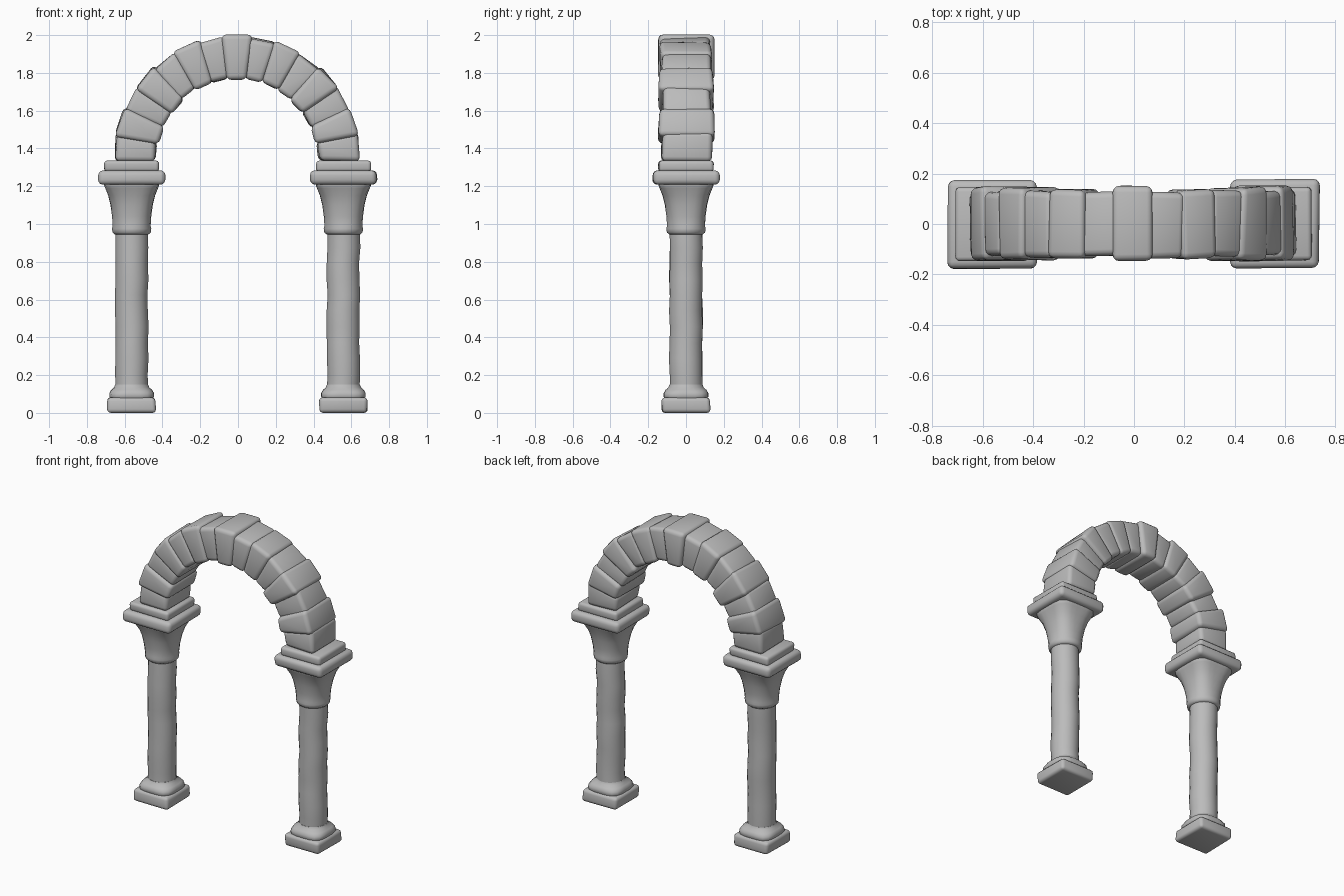
import bpy
import bmesh
import math
import random
from mathutils import Vector

random.seed(7)
if "Cube" in bpy.data.objects:
    bpy.data.objects.remove(bpy.data.objects["Cube"], do_unlink=True)

stone = bpy.data.materials.new("grey stone")
stone.use_nodes = True
GREY = (0.5, 0.5, 0.5, 1)
stone.diffuse_color = GREY
stone.node_tree.nodes["Principled BSDF"].inputs["Base Color"].default_value = GREY


def jitter(amount):
    return random.uniform(-amount, amount)


def finish(name, bm, angle=50):
    bmesh.ops.recalc_face_normals(bm, faces=bm.faces[:])
    mesh = bpy.data.meshes.new(name)
    bm.to_mesh(mesh)
    bm.free()
    mesh.materials.append(stone)
    obj = bpy.data.objects.new(name, mesh)
    bpy.context.collection.objects.link(obj)
    mesh.shade_smooth()
    mesh.set_sharp_from_angle(angle=math.radians(angle))
    return obj


def worn_block(name, corners, bevel):
    """Six-sided stone from a bottom and a top ring of four corners, with worn edges."""
    bm = bmesh.new()
    v = [bm.verts.new(c) for c in corners]
    bm.faces.new(v[:4])
    bm.faces.new(v[4:])
    for i in range(4):
        j = (i + 1) % 4
        bm.faces.new((v[i], v[j], v[j + 4], v[i + 4]))
    bmesh.ops.bevel(bm, geom=bm.edges[:], offset=bevel, segments=3,
                    profile=0.5, affect='EDGES', clamp_overlap=True)
    return finish(name, bm)


def slab(name, x, half, z0, z1, bevel, wear=0.004):
    corners = [(x + sx * half + jitter(wear), sy * half + jitter(wear), z)
               for z in (z0, z1)
               for sx, sy in ((-1, -1), (1, -1), (1, 1), (-1, 1))]
    return worn_block(name, corners, bevel)


def loft(name, x, profile, sides=24, wear=0.0):
    """Stack of rings (height, half width, roundness); 2 is round, higher is squarer."""
    bm = bmesh.new()
    rings = []
    for z, half, power in profile:
        ring = []
        dx, dy = jitter(wear), jitter(wear)
        for i in range(sides):
            a = math.tau * (i + 0.5) / sides
            c, s = math.cos(a), math.sin(a)
            r = half / (abs(c) ** power + abs(s) ** power) ** (1 / power)
            ring.append(bm.verts.new((x + dx + r * c, dy + r * s, z)))
        rings.append(ring)
    for low, high in zip(rings, rings[1:]):
        for i in range(sides):
            j = (i + 1) % sides
            bm.faces.new((low[i], low[j], high[j], high[i]))
    bm.faces.new(rings[0])
    bm.faces.new(rings[-1])
    return finish(name, bm)


# Columns
FOOT = [(0.07, 0.108, 4), (0.085, 0.118, 4), (0.105, 0.118, 3.5),
        (0.122, 0.108, 3), (0.135, 0.094, 2), (0.15, 0.088, 2)]
CAPITAL = [(0.945, 0.09, 2), (0.955, 0.102, 2), (0.975, 0.105, 2), (0.99, 0.101, 2.2),
           (1.04, 0.104, 2.4), (1.1, 0.112, 2.8), (1.15, 0.124, 3.4),
           (1.19, 0.14, 4.5), (1.205, 0.146, 5), (1.22, 0.146, 5)]
SHAFT = [(0.12 + 0.084 * i, 0.088 + jitter(0.002), 2) for i in range(11)]

for side, x in (("right", -0.563), ("left", 0.558)):
    slab(side + "_base_slab", x, 0.128, 0.0, 0.082, 0.02)
    loft(side + "_base_moulding", x, FOOT)
    loft(side + "_shaft", x, SHAFT, wear=0.003)
    loft(side + "_capital", x, CAPITAL)
    slab(side + "_lower_abacus", x, 0.176, 1.208, 1.284, 0.026)
    slab(side + "_upper_abacus", x, 0.146, 1.276, 1.336, 0.018, 0.003)

# Arch of worn wedge stones
CENTRE = Vector((-0.007, 0.0, 1.34))
INNER, OUTER = 0.432, 0.655
KEY_HALF = 0.108
SIDE_STONES = 7
STEP = (math.pi / 2 - KEY_HALF) / SIDE_STONES


def wedge(name, start, end, r0, r1, front, back, wear):
    overlap = 0.016
    corners = []
    for y in (front, back):
        for a, r in ((start - overlap, r0), (start - overlap, r1),
                     (end + overlap, r1), (end + overlap, r0)):
            r += jitter(wear)
            a += jitter(wear)
            corners.append(CENTRE + Vector((r * math.sin(a), y + jitter(wear * 0.7),
                                            r * math.cos(a))))
    worn_block(name, corners, 0.026)


wedge("keystone", -KEY_HALF, KEY_HALF, INNER - 0.004, OUTER + 0.011, -0.146, 0.152, 0.003)
for side, sign in (("right", -1), ("left", 1)):
    for i in range(SIDE_STONES):
        a = sorted((sign * (KEY_HALF + STEP * i), sign * (KEY_HALF + STEP * (i + 1))))
        proud = 0.006 if i % 2 else -0.003
        wedge(f"{side}_arch_stone_{i + 1}", a[0], a[1], INNER - proud, OUTER + proud,
              -0.134 - proud + jitter(0.007), 0.136 + proud + jitter(0.007), 0.009)
